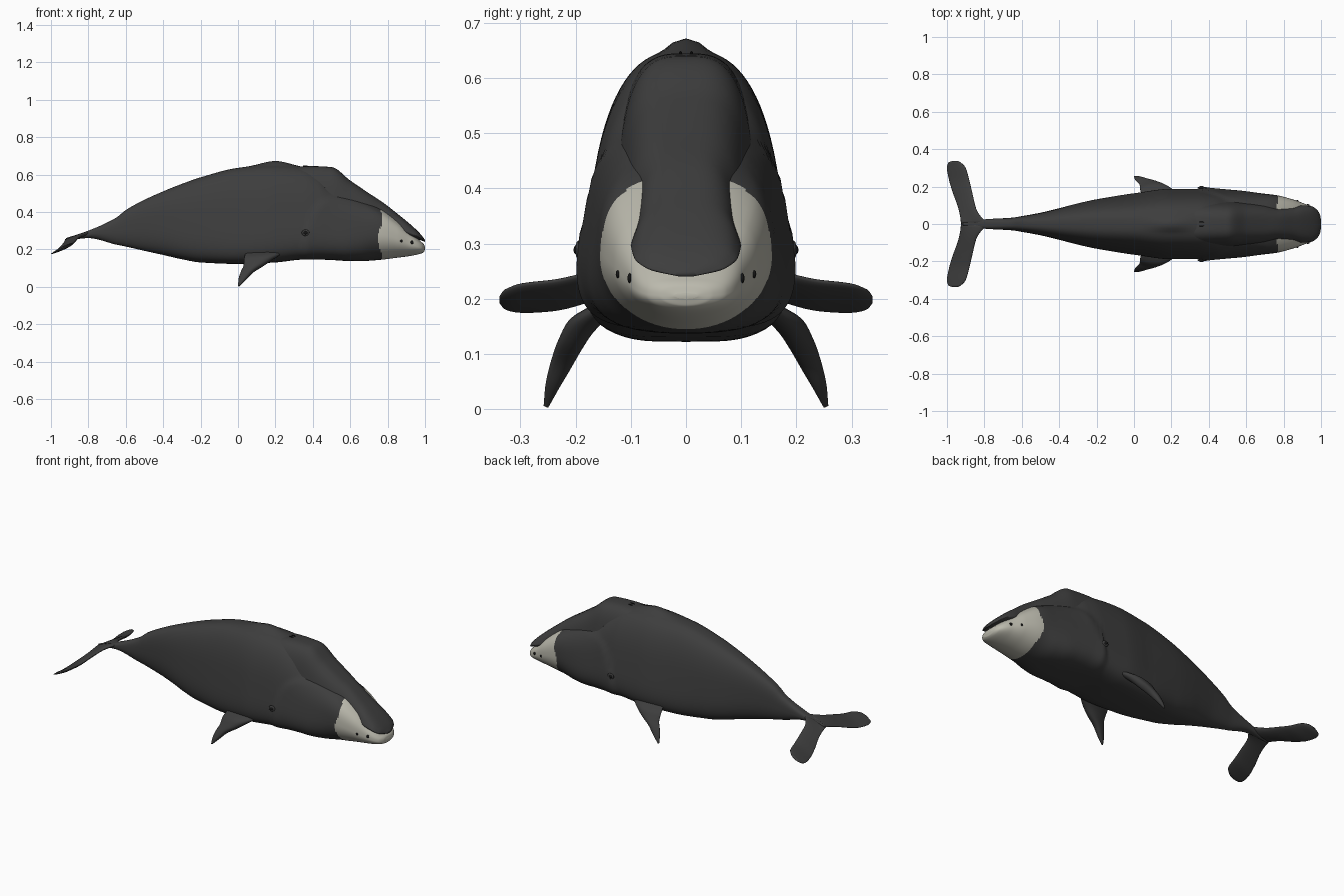
import bpy, bmesh, math
from mathutils import Vector

cube = bpy.data.objects.get("Cube")
if cube:
    bpy.data.objects.remove(cube, do_unlink=True)


def material(name, rgb):
    m = bpy.data.materials.new(name)
    m.use_nodes = True
    m.diffuse_color = (*rgb, 1)
    bsdf = next(n for n in m.node_tree.nodes if n.type == "BSDF_PRINCIPLED")
    bsdf.inputs["Base Color"].default_value = (*rgb, 1)
    bsdf.inputs["Roughness"].default_value = 0.7
    return m


SKIN = material("charcoal skin", (0.047, 0.047, 0.047))
PALE = material("pale chin", (0.50, 0.49, 0.42))
BLACK = material("black", (0.008, 0.008, 0.008))


def blend(rows, x):
    """Monotone smooth interpolation of every column of rows, keyed by the first."""
    x = min(max(x, rows[0][0]), rows[-1][0])
    i = max(j for j in range(len(rows) - 1) if rows[j][0] <= x)

    def slope(j, col):
        if j == 0 or j == len(rows) - 1:
            j = min(j, len(rows) - 2)
            return (rows[j + 1][col] - rows[j][col]) / (rows[j + 1][0] - rows[j][0])
        a = (rows[j][col] - rows[j - 1][col]) / (rows[j][0] - rows[j - 1][0])
        b = (rows[j + 1][col] - rows[j][col]) / (rows[j + 1][0] - rows[j][0])
        return 2 * a * b / (a + b) if a * b > 0 else 0

    h = rows[i + 1][0] - rows[i][0]
    t = (x - rows[i][0]) / h
    w = t * t * (3 - 2 * t)
    return [rows[i][c] * (1 - w) + rows[i + 1][c] * w
            + h * t * (1 - t) * ((1 - t) * slope(i, c) - t * slope(i + 1, c))
            for c in range(1, len(rows[0]))]


def steps(start, end, count):
    """Evenly spread positions that bunch up towards the end."""
    return [start + (end - start) * math.sin(math.pi / 2 * i / count) for i in range(count + 1)]


def loft(name, rings, mats=(SKIN,), rule=None):
    bm = bmesh.new()
    loops = [[bm.verts.new(p) for p in ring] for ring in rings]
    n = len(loops[0])
    for a, b in zip(loops, loops[1:]):
        for i in range(n):
            bm.faces.new((a[i], a[(i + 1) % n], b[(i + 1) % n], b[i]))
    bm.faces.new(loops[0])
    bm.faces.new(loops[-1])
    bmesh.ops.recalc_face_normals(bm, faces=bm.faces)
    for f in bm.faces:
        f.smooth = True
        if rule:
            f.material_index = rule(f.calc_center_median())
    mesh = bpy.data.meshes.new(name)
    bm.to_mesh(mesh)
    bm.free()
    for m in mats:
        mesh.materials.append(m)
    ob = bpy.data.objects.new(name, mesh)
    bpy.context.collection.objects.link(ob)
    return ob


def power(v, e):
    return math.copysign(abs(v) ** e, v)


# Body and lower jaw: x, top, bottom, half width, belly roundness
BODY = [
    (-.92, .26, .245, .006, 1), (-.8, .30, .26, .025, 1), (-.65, .37, .225, .034, .95),
    (-.6, .41, .215, .042, .9), (-.5, .465, .192, .06, .85), (-.4, .51, .17, .083, .75),
    (-.3, .55, .147, .106, .65), (-.2, .585, .13, .125, .6), (0, .635, .122, .15, .5),
    (.2, .65, .13, .172, .5), (.35, .638, .145, .172, .5), (.43, .605, .145, .168, .55),
    (.5, .545, .143, .165, .6), (.58, .505, .138, .161, .65), (.65, .475, .137, .156, .75),
    (.75, .43, .143, .147, .95), (.85, .36, .155, .124, 1), (.91, .305, .163, .103, 1),
    (.95, .268, .17, .089, 1), (.98, .24, .178, .07, 1), (.995, .225, .187, .045, 1),
    (1, .21, .2, .02, 1)]
# Arched lip line: x, height
LIP = [(.33, .2), (.38, .37), (.43, .45), (.5, .485), (.6, .485), (.75, .42), (1, .25)]
SIDES = 72


def body_ring(x):
    top, bottom, half, belly = blend(BODY, x)
    ring = []
    for i in range(SIDES):
        a = math.tau * i / SIDES
        s, c = math.sin(a), math.cos(a)
        e = .7 if c > 0 else belly
        z = (top + bottom) / 2 + (top - bottom) / 2 * power(c, e)
        y = half * power(s, e) * (1 - .44 * (1 - belly) * power(c, e))
        if c > 0:  # crest on the back
            z += .022 * c ** 100 * math.exp(-((x - .2) / .1) ** 2)
        if x > .33:  # cheek swelling below the lip line
            w = min(max((blend(LIP, x)[0] - z) / .025, 0), 1)
            y *= 1 + .06 * w * min((x - .33) / .04, 1)
        ring.append((x, y, z))
    return ring


def chin(p):
    edge = .76 + .012 * math.cos(30 * (p.z - .36))
    return 1 if p.x > edge else 0


body = loft("body", [body_ring(x) for x in steps(-.92, 1, 200)], (SKIN, PALE), chin)

# Upper jaw: x, top, bottom, half width
ROSTRUM = [
    (.15, .6, .5, .07), (.3, .64, .45, .11), (.39, .645, .38, .118), (.5, .64, .35, .117),
    (.6, .568, .32, .113), (.7, .5, .3, .104), (.78, .447, .28, .09), (.85, .392, .27, .09),
    (.9, .352, .265, .095), (.95, .308, .257, .09), (.98, .277, .247, .07), (1, .25, .24, .02)]


def rostrum_ring(x):
    top, bottom, half = blend(ROSTRUM, x)
    ring = []
    for i in range(SIDES):
        a = math.tau * i / SIDES
        s, c = math.sin(a), math.cos(a)
        e = .62 if c > 0 else .75
        ring.append((x, half * power(s, e) * (1 - .22 * max(power(c, e), -.3)),
                     (top + bottom) / 2 + (top - bottom) / 2 * power(c, e)))
    return ring


loft("upper_jaw", [rostrum_ring(x) for x in steps(.15, 1, 80)])

# Fins: distance out, leading edge, trailing edge, height, half thickness, pitch
FLIPPER = [(.155, .24, .04, .18, .026, 0), (.19, .19, .032, .15, .034, 0),
           (.211, .14, .03, .115, .031, 0), (.227, .085, .015, .08, .026, 0),
           (.243, .045, .003, .04, .017, 0), (.254, .008, 0, .004, .006, 0)]
FLUKE = [(0, -.77, -.925, .272, .016, .25), (.03, -.81, -.928, .265, .015, .35),
         (.08, -.843, -.938, .25, .015, .45), (.16, -.863, -.966, .225, .014, .5),
         (.24, -.882, -.99, .205, .013, .5), (.3, -.9, -1, .2, .012, .5),
         (.328, -.925, -.993, .198, .009, .5), (.338, -.945, -.97, .198, .003, .5)]


def fin(name, rows, side, normal):
    rings = []
    for y in steps(rows[0][0], rows[-1][0], 32):
        lead, trail, z, thick, pitch = blend(rows, y)
        ring = []
        for i in range(28):
            a = math.tau * i / 28
            along = (lead - trail) / 2 * math.cos(a)
            off = Vector(normal) * thick * math.sin(a) * (.7 + .3 * math.cos(a))
            ring.append(((lead + trail) / 2 + along, side * (y + off.y),
                         max(z + along * pitch + off.z, 0)))
        rings.append(ring)
    loft(name, rings)


def bead(name, place, size, mat):
    bm = bmesh.new()
    bmesh.ops.create_uvsphere(bm, u_segments=16, v_segments=10, radius=1)
    bmesh.ops.scale(bm, vec=size, verts=bm.verts)
    for f in bm.faces:
        f.smooth = True
    mesh = bpy.data.meshes.new(name)
    bm.to_mesh(mesh)
    bm.free()
    mesh.materials.append(mat)
    ob = bpy.data.objects.new(name, mesh)
    ob.location = place
    bpy.context.collection.objects.link(ob)


for side, word in ((1, "left"), (-1, "right")):
    fin(word + "_flipper", FLIPPER, side, (0, .9, .4))
    fin(word + "_fluke", FLUKE, side, (0, 0, 1))
    # Eye in its lid, chin spots and blowhole
    eye = body.closest_point_on_mesh((.32, side * .3, .305))[1]
    bead(word + "_eyelid", eye, (.021, .006, .017), SKIN)
    bead(word + "_eye", eye + Vector((0, side * .003, 0)), (.011, .006, .009), BLACK)
    for spot, x, size in (("cheek", .9, .007), ("chin", .965, .009)):
        place = body.closest_point_on_mesh((x, side * .2, .24))[1]
        bead(f"{word}_{spot}_spot", place, (size, .004, size), BLACK)
    bead(word + "_blowhole", (.36, side * .01, .645), (.014, .003, .004), BLACK)
